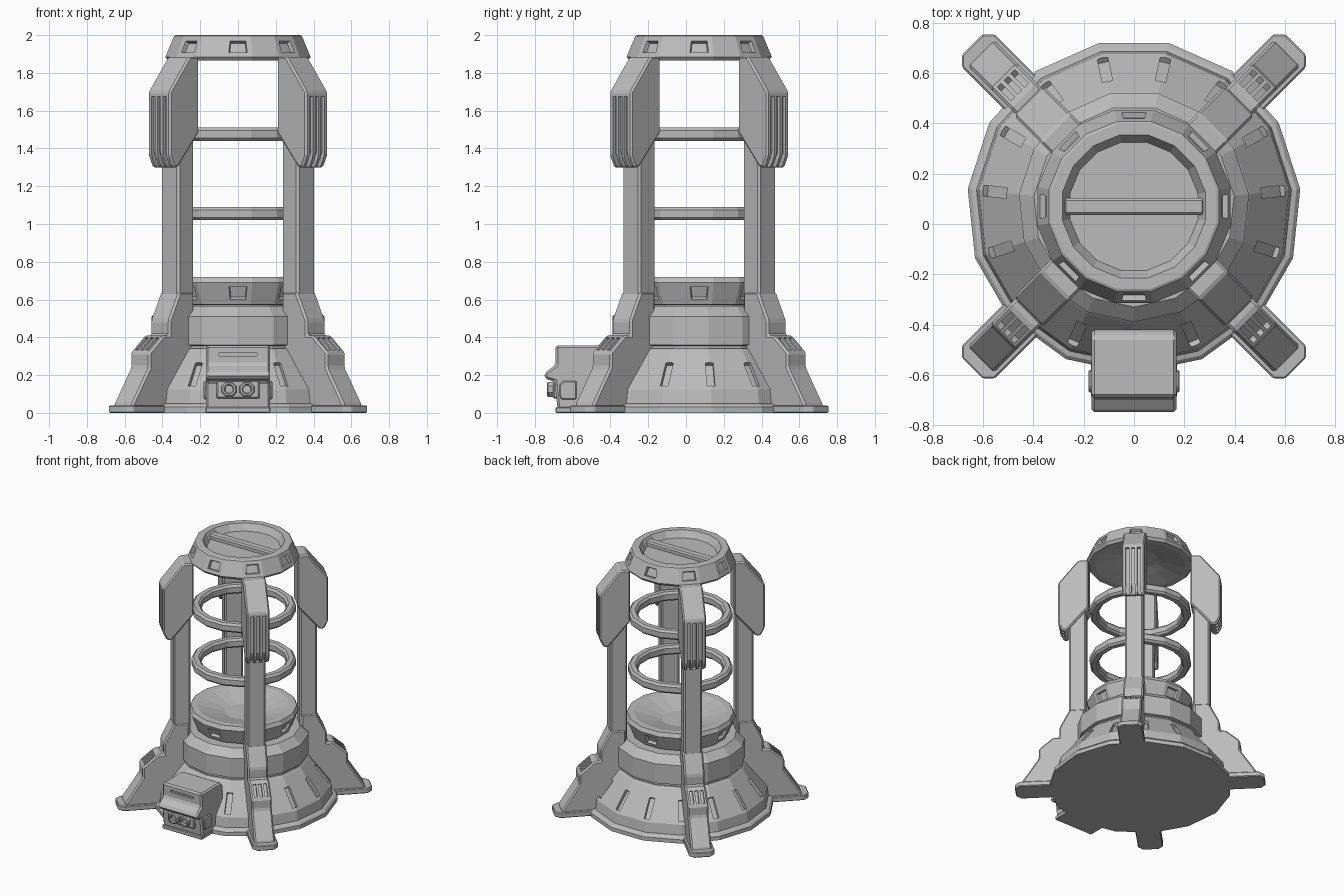
import bpy, bmesh, math
from math import radians, sin, cos
from mathutils import Matrix

if "Cube" in bpy.data.objects:
    bpy.data.objects.remove(bpy.data.objects["Cube"])

GREY = bpy.data.materials.new("plain_grey")
GREY.use_nodes = True
GREY.diffuse_color = (0.5, 0.5, 0.5, 1)
GREY.node_tree.nodes["Principled BSDF"].inputs["Base Color"].default_value = (0.5, 0.5, 0.5, 1)

WORLD = Matrix.Identity(4)
AXIS = Matrix.Translation((0, 0.07, 0))  # centre line of the tower
TAU = math.tau

# How an outline point (a, b) and the extrusion s become x, y, z
RADIAL = lambda a, b, s: (a, s, b)
SIDE = lambda a, b, s: (s, a, b)
PLAN = lambda a, b, s: (a, b, s)


def finish(name, bm, matrix=AXIS):
    bmesh.ops.recalc_face_normals(bm, faces=bm.faces)
    mesh = bpy.data.meshes.new(name)
    bm.to_mesh(mesh)
    bm.free()
    mesh.materials.append(GREY)
    obj = bpy.data.objects.new(name, mesh)
    bpy.context.collection.objects.link(obj)
    obj.matrix_world = matrix
    return obj


def lathe(name, profile, sides, start, closed=False, windows=None):
    """Spin (radius, height) points; zero radius makes a pole."""
    bm = bmesh.new()
    rows = []
    for r, z in profile:
        if r == 0:
            rows.append([bm.verts.new((0, 0, z))] * sides)
        else:
            rows.append([bm.verts.new((r * cos(start + TAU * k / sides),
                                       r * sin(start + TAU * k / sides), z))
                         for k in range(sides)])
    pairs = list(zip(rows, rows[1:])) + ([(rows[-1], rows[0])] if closed else [])
    for a, b in pairs:
        for k in range(sides):
            j = (k + 1) % sides
            bm.faces.new(list(dict.fromkeys((a[k], a[j], b[j], b[k]))))
    bmesh.ops.recalc_face_normals(bm, faces=bm.faces)
    if windows:
        # sunken window in every second face of the sloped band
        band = []
        for f in bm.faces:
            c = f.calc_center_median()
            turn = math.degrees(math.atan2(c.y, c.x)) / 45
            if windows[0] < c.z < windows[1] and c.xy.length > 0.33 and abs(turn - round(turn)) < 0.1:
                band.append(f)
        bmesh.ops.inset_individual(bm, faces=band, thickness=0.038)
        bmesh.ops.inset_individual(bm, faces=band, thickness=0.006, depth=-0.022)
    return finish(name, bm)


def prism(name, outline, half, bevel, place, matrix=AXIS):
    """Extrude an outline both ways and chamfer its edges."""
    bm = bmesh.new()
    face = bm.faces.new([bm.verts.new(place(a, b, -half)) for a, b in outline])
    ext = bmesh.ops.extrude_face_region(bm, geom=[face])
    bmesh.ops.translate(bm, vec=place(0, 0, 2 * half),
                        verts=[v for v in ext["geom"] if isinstance(v, bmesh.types.BMVert)])
    bmesh.ops.recalc_face_normals(bm, faces=bm.faces)
    bmesh.ops.bevel(bm, geom=bm.edges[:], offset=bevel, segments=1, affect="EDGES")
    return finish(name, bm, matrix)


def cut(obj, boxes):
    """Cut separate boxes, given as (matrix, size), out of an object."""
    bm = bmesh.new()
    for m, size in boxes:
        bmesh.ops.create_cube(bm, size=1, matrix=m @ Matrix.Diagonal((*size, 1)))
    cutter = finish("slot_cutter", bm, obj.matrix_world.copy())
    cutter.hide_render = True
    mod = obj.modifiers.new("slots", "BOOLEAN")
    mod.operation, mod.solver, mod.object = "DIFFERENCE", "EXACT", cutter
    bpy.context.view_layer.update()
    bpy.context.view_layer.objects.active = obj
    bpy.ops.object.modifier_apply(modifier=mod.name)
    bpy.data.objects.remove(cutter)


def tilted(r, z, angle, side=0):
    return Matrix.Translation((r, side, z)) @ Matrix.Rotation(angle, 4, "Y")


def around(obj, lift=0):
    """Repeat a part on the four diagonals."""
    for k in range(4):
        part = obj if k == 0 else obj.copy()
        if k:
            bpy.context.collection.objects.link(part)
        part.matrix_world = AXIS @ Matrix.Rotation(radians(45 + 90 * k), 4, "Z") @ Matrix.Translation((0, 0, lift))


# Base skirt with slots on its corners
FRONT = radians(-90)
skirt = lathe("base_skirt", [(0, 0), (.665, 0), (.665, .03), (.65, .045), (.63, .05), (.62, .125),
                             (.465, .325), (.45, .34), (0, .34)], 15, FRONT)
lean = -math.atan2(.155, .2)
cut(skirt, [(Matrix.Rotation(FRONT + TAU * k / 15, 4, "Z") @ tilted(.557, .205, lean), (.05, .042, .155))
            for k in range(15)])

# Drum on the base
lathe("drum", [(0, .3), (.44, .3), (.44, .355), (.46, .36), (.46, .51), (.40, .565), (0, .565)], 15, FRONT)

# Dish platform and top cap with window bands
HALF = TAU / 32
lathe("dish_platform", [(0, .54), (.31, .54), (.31, .57), (.345, .575), (.39, .69), (.375, .72), (.33, .72),
                        (.2, .685), (.13, .665), (0, .665)], 16, HALF, windows=(.6, .66))
lathe("top_cap", [(0, 1.915), (.13, 1.915), (.2, 1.895), (.33, 1.865), (.375, 1.865), (.392, 1.885),
                  (.345, 1.995), (.335, 2), (.29, 2), (.26, 1.95), (0, 1.95)], 16, HALF, windows=(1.92, 1.96))
prism("cap_crossbar", [(-.28, 1.94), (.28, 1.94), (.28, 1.985), (-.28, 1.985)], .034, .01, RADIAL)

# Floating hoops
hoop = [(.305, -.02), (.32, -.035), (.355, -.035), (.37, -.02),
        (.37, .02), (.355, .035), (.32, .035), (.305, .02)]
for name, height in (("lower_hoop", 1.055), ("upper_hoop", 1.475)):
    lathe(name, [(r, z + height) for r, z in hoop], 16, HALF, closed=True)

# Legs: clipped foot plate, stepped foot, column and upper pod
around(prism("foot_plate", [(.4, -.092), (.875, -.092), (.91, -.057), (.91, .057), (.875, .092), (.4, .092)],
             .02, .006, PLAN), lift=.02)

foot = prism("stepped_foot", [(.4, .01), (.862, .01), (.862, .045), (.735, .24), (.735, .32), (.63, .41),
                              (.585, .41), (.585, .49), (.51, .64), (.4, .64)], .073, .011, RADIAL)
cut(foot, [(tilted(.683, .366, math.atan2(.105, .09) - radians(90), s), (.045, .022, .1))
           for s in (-.038, 0, .038)])
around(foot)

around(prism("column", [(.39, .5), (.514, .5), (.514, 1.6), (.39, 1.6)], .066, .012, RADIAL))

pod = prism("upper_pod", [(.372, 1.485), (.53, 1.3), (.562, 1.3), (.592, 1.36), (.592, 1.7), (.445, 1.885),
                          (.372, 1.885)], .083, .01, RADIAL)
rows = (-.042, 0, .042)
cut(pod, [(tilted(.592, 1.53, 0, s), (.036, .024, .29)) for s in rows])
cut(pod, [(tilted(.577, 1.345, math.atan2(.03, .06), s), (.036, .024, .1)) for s in rows])
around(pod)

# Control box at the front
box = prism("control_box", [(-.42, .02), (-.68, .02), (-.695, .165), (-.748, .182), (-.748, .212), (-.69, .255),
                            (-.69, .358), (-.45, .358), (-.42, .32)], .17, .012, SIDE, WORLD)
cut(box, [(Matrix.Translation((0, -.69, .31)), (.2, .03, .016))])
prism("box_plinth", [(-.42, 0), (-.69, 0), (-.69, .03), (-.42, .03)], .172, .005, SIDE, WORLD)
prism("box_side_plates", [(-.58, .07), (-.66, .07), (-.67, .09), (-.67, .15), (-.65, .17), (-.58, .17)],
      .182, .006, SIDE, WORLD)
prism("socket_panel", [(-.66, .075), (-.705, .075), (-.705, .175), (-.66, .175)], .115, .008, SIDE, WORLD)

# Pair of octagonal sockets
socket = [(0, 0), (.043, 0), (.043, .035), (.036, .042), (.026, .042), (.022, .02), (0, .02)]
for name, x in (("right_socket", -.047), ("left_socket", .047)):
    obj = lathe(name, socket, 8, TAU / 16)
    obj.matrix_world = Matrix.Translation((x, -.695, .125)) @ Matrix.Rotation(radians(90), 4, "X")
